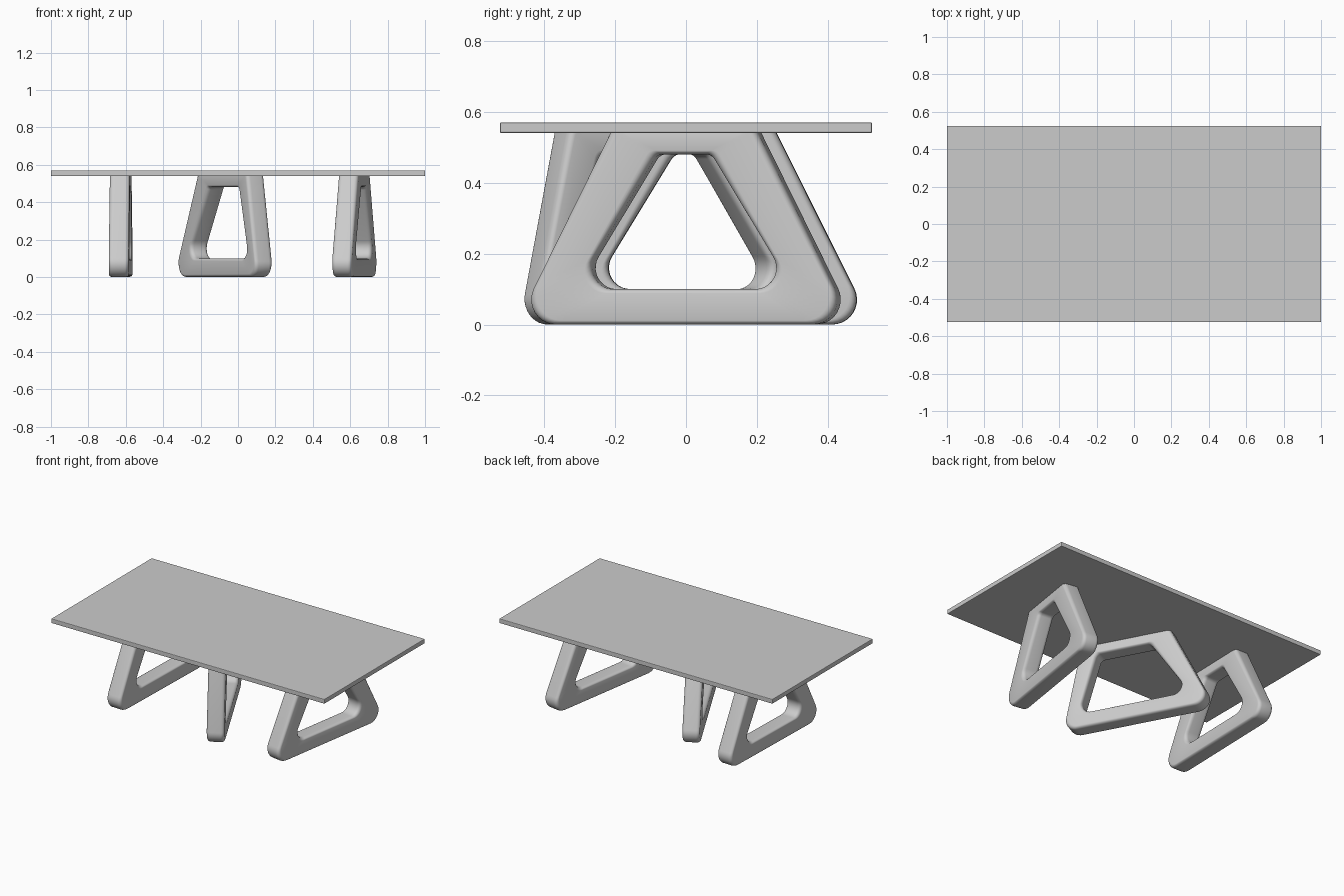
import bpy, bmesh, math
from mathutils import Vector

if "Cube" in bpy.data.objects:
    bpy.data.objects.remove(bpy.data.objects["Cube"])

THICK = 0.106   # leg thickness
EDGE = 0.022    # rounding of the leg edges


def rounded(corners, radii, steps=10):
    """Polygon with filleted corners; the same point count for every call."""
    pts = []
    n = len(corners)
    for i, r in enumerate(radii):
        p = Vector(corners[i])
        a = (Vector(corners[i - 1]) - p).normalized()
        b = (Vector(corners[(i + 1) % n]) - p).normalized()
        half = a.angle(b) / 2
        centre = p + (a + b).normalized() * (r / math.sin(half))
        start = p + a * (r / math.tan(half)) - centre
        end = p + b * (r / math.tan(half)) - centre
        sweep = math.pi - 2 * half
        for k in range(steps + 1):
            t = k / steps
            pts.append(centre + (start * math.sin((1 - t) * sweep)
                                 + end * math.sin(t * sweep)) / math.sin(sweep))
    return pts


def loop_leg(name, outer, hole, location, angle):
    """Closed loop leg: a rounded-rectangle section swept between two outlines."""
    out_pts = rounded(outer, (0.07, 0.07, 0.012, 0.012))
    in_pts = rounded(hole, (0.06, 0.06, 0.03, 0.03))
    bm = bmesh.new()
    rings = []
    for o, i in zip(out_pts, in_pts):
        width = (o - i).length
        d = (o - i) / width
        ring = []
        for q in range(4):
            cx = width - EDGE if q in (0, 3) else EDGE
            cy = (THICK / 2 - EDGE) * (1 if q < 2 else -1)
            for k in range(6):
                a = (q + k / 5) * math.pi / 2
                p = i + d * (cx + EDGE * math.cos(a))
                ring.append(bm.verts.new((cy + EDGE * math.sin(a), p.x, p.y)))
        rings.append(ring)
    m = len(rings[0])
    for j, ring in enumerate(rings):
        nxt = rings[(j + 1) % len(rings)]
        for k in range(m):
            bm.faces.new((ring[k], ring[(k + 1) % m], nxt[(k + 1) % m], nxt[k]))
    bmesh.ops.recalc_face_normals(bm, faces=bm.faces)
    mesh = bpy.data.meshes.new(name)
    bm.to_mesh(mesh)
    bm.free()
    obj = bpy.data.objects.new(name, mesh)
    bpy.context.collection.objects.link(obj)
    obj.location = (*location, 0)
    obj.rotation_euler.z = math.radians(angle)
    for f in mesh.polygons:
        f.use_smooth = True
    return obj


# Table top
bpy.ops.mesh.primitive_cube_add(size=1, location=(0, 0, 0.555))
top = bpy.context.object
top.name = "table_top"
top.scale = (2, 1.05, 0.03)
bpy.ops.object.transform_apply(location=False, scale=True)
bevel = top.modifiers.new("soft_edge", 'BEVEL')
bevel.width = 0.004
bevel.segments = 2

# Outer legs: narrow-topped loops
side_outer = [(-0.48, 0), (0.48, 0), (0.203, 0.555), (-0.203, 0.555)]
side_hole = [(-0.31, 0.1), (0.31, 0.1), (0.078, 0.48), (-0.078, 0.48)]
loop_leg("left_leg", side_outer, side_hole, (-0.627, 0.045), -1.5)
loop_leg("right_leg", side_outer, side_hole, (0.622, 0.0), -9)

# Middle leg: wider top, steeper front strut, turned across the table
mid_outer = [(-0.455, 0), (0.49, 0), (0.225, 0.555), (-0.34, 0.555)]
mid_hole = [(-0.355, 0.1), (0.35, 0.1), (0.10, 0.48), (-0.24, 0.48)]
loop_leg("middle_leg", mid_outer, mid_hole, (-0.067, -0.05), 28)
